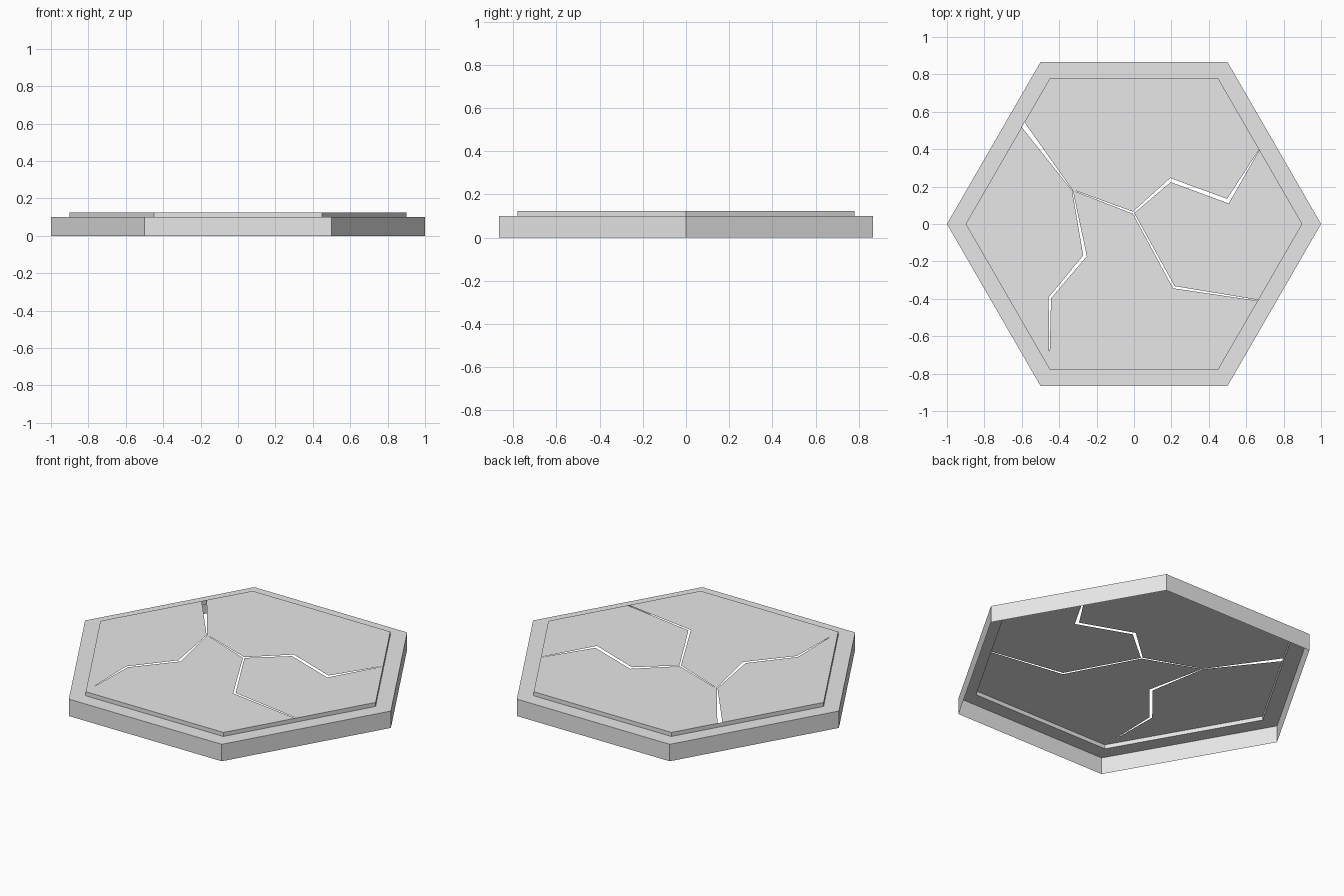
import bpy, bmesh, math
from mathutils import Vector
from mathutils.geometry import delaunay_2d_cdt

cube = bpy.data.objects.get("Cube")
if cube:
    bpy.data.objects.remove(cube, do_unlink=True)

TOP = 0.124
INNER = 0.9

stone = bpy.data.materials.new("stone_grey")
stone.use_nodes = True
stone.diffuse_color = (0.8, 0.8, 0.8, 1)
stone.node_tree.nodes["Principled BSDF"].inputs["Base Color"].default_value = (0.8, 0.8, 0.8, 1)


def hexagon(r):
    return [Vector((r * math.cos(i * math.pi / 3), r * math.sin(i * math.pi / 3))) for i in range(6)]


def add_object(name, bm):
    mesh = bpy.data.meshes.new(name)
    bm.to_mesh(mesh)
    bm.free()
    mesh.materials.append(stone)
    ob = bpy.data.objects.new(name, mesh)
    bpy.context.collection.objects.link(ob)
    return ob


def crack(points):
    """Outline of a tapering crack from (x, y, width) points."""
    left, right = [], []
    for i, (x, y, w) in enumerate(points):
        a = points[max(i - 1, 0)]
        b = points[min(i + 1, len(points) - 1)]
        d = Vector((b[0] - a[0], b[1] - a[1])).normalized()
        side = Vector((-d.y, d.x)) * w / 2
        left.append(Vector((x, y)) + side)
        right.append(Vector((x, y)) - side)
    return right + left[::-1]


# Hollow hexagonal tile: outer wall, flat rim and small raised step
bm = bmesh.new()
rings = [[bm.verts.new((p.x, p.y, z)) for p in hexagon(r)]
         for r, z in ((1, 0), (1, 0.1), (INNER, 0.1), (INNER, TOP))]
for lower, upper in zip(rings, rings[1:]):
    for i in range(6):
        j = (i + 1) % 6
        bm.faces.new((lower[i], lower[j], upper[j], upper[i]))
add_object("tile_rim", bm)

# Cracks that run through the top slab
cracks = [
    crack([(-0.60, 0.54, 0.028), (-0.33, 0.18, 0.003)]),
    crack([(-0.328, 0.175, 0.004), (-0.262, -0.17, 0.02), (-0.45, -0.395, 0.014), (-0.452, -0.69, 0.002)]),
    crack([(-0.31, 0.175, 0.003), (-0.005, 0.06, 0.012), (0.195, 0.235, 0.022),
           (0.502, 0.122, 0.026), (0.668, 0.395, 0.002)]),
    crack([(-0.003, 0.058, 0.008), (0.213, -0.338, 0.014), (0.662, -0.408, 0.005)]),
]

# Top slab: triangulated hexagon without the crack areas
outlines = [hexagon(INNER)] + cracks
coords, loops = [], []
for outline in outlines:
    loops.append(list(range(len(coords), len(coords) + len(outline))))
    coords += outline
verts, _, faces, _, _, sources = delaunay_2d_cdt(coords, [], loops, 1, 1e-5)
bm = bmesh.new()
bv = [bm.verts.new((v.x, v.y, TOP)) for v in verts]
for face, src in zip(faces, sources):
    if set(src) == {0}:
        bm.faces.new([bv[i] for i in face])
bmesh.ops.delete(bm, geom=[v for v in bm.verts if not v.link_faces], context='VERTS')
for f in bm.faces:
    f.normal_update()
    if f.normal.z < 0:
        f.normal_flip()
add_object("cracked_top", bm)
